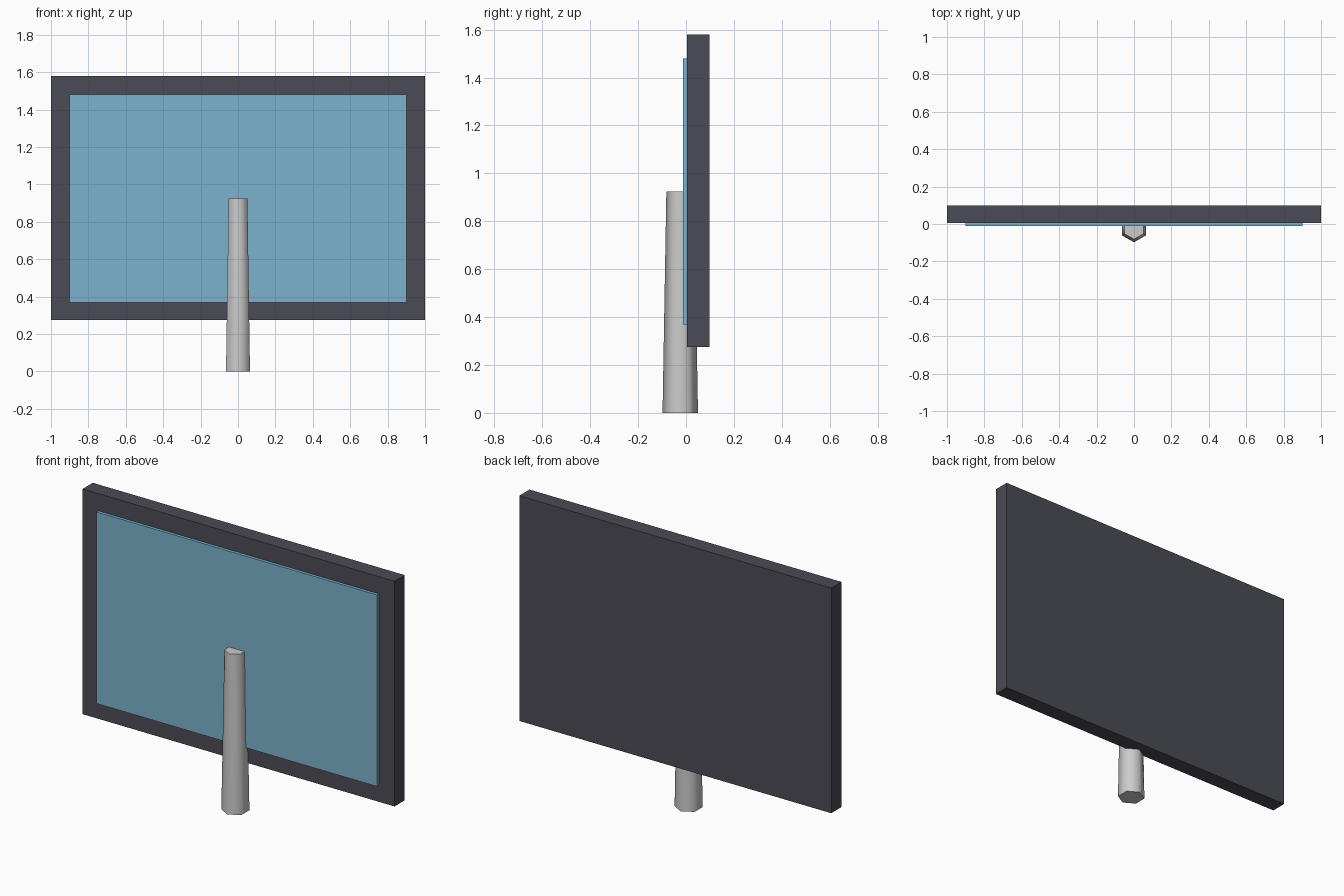
import bpy
import math

if "Cube" in bpy.data.objects:
    bpy.data.objects.remove(bpy.data.objects["Cube"])


def material(name, rgb):
    mat = bpy.data.materials.new(name)
    mat.diffuse_color = (*rgb, 1.0)
    mat.use_nodes = True
    mat.node_tree.nodes["Principled BSDF"].inputs["Base Color"].default_value = mat.diffuse_color
    return mat


def box(name, x, y, z, mat):
    """Box from (min, max) ranges on each axis."""
    ranges = (x, y, z)
    bpy.ops.mesh.primitive_cube_add(size=1, location=[(a + b) / 2 for a, b in ranges])
    obj = bpy.context.object
    obj.name = name
    obj.scale = [b - a for a, b in ranges]
    bpy.ops.object.transform_apply(location=False, rotation=False, scale=True)
    obj.data.materials.append(mat)
    return obj


dark = material("dark_casing", (0.07, 0.07, 0.09))
blue = material("blue_panel", (0.20, 0.45, 0.62))

# Casing slab and the thin display panel set into its front
box("casing", (-1.0, 1.0), (0.005, 0.098), (0.275, 1.58), dark)
box("display_panel", (-0.9, 0.9), (-0.012, 0.012), (0.37, 1.48), blue)

# Tapered six-sided post, corners pointing along y, half sunk into the casing
POST_HEIGHT = 0.925
bpy.ops.mesh.primitive_cone_add(
    vertices=6, radius1=0.074, radius2=0.058, depth=POST_HEIGHT,
    location=(0, -0.024, POST_HEIGHT / 2))
post = bpy.context.object
post.name = "support_post"
bpy.ops.object.shade_smooth_by_angle(angle=math.radians(65))
